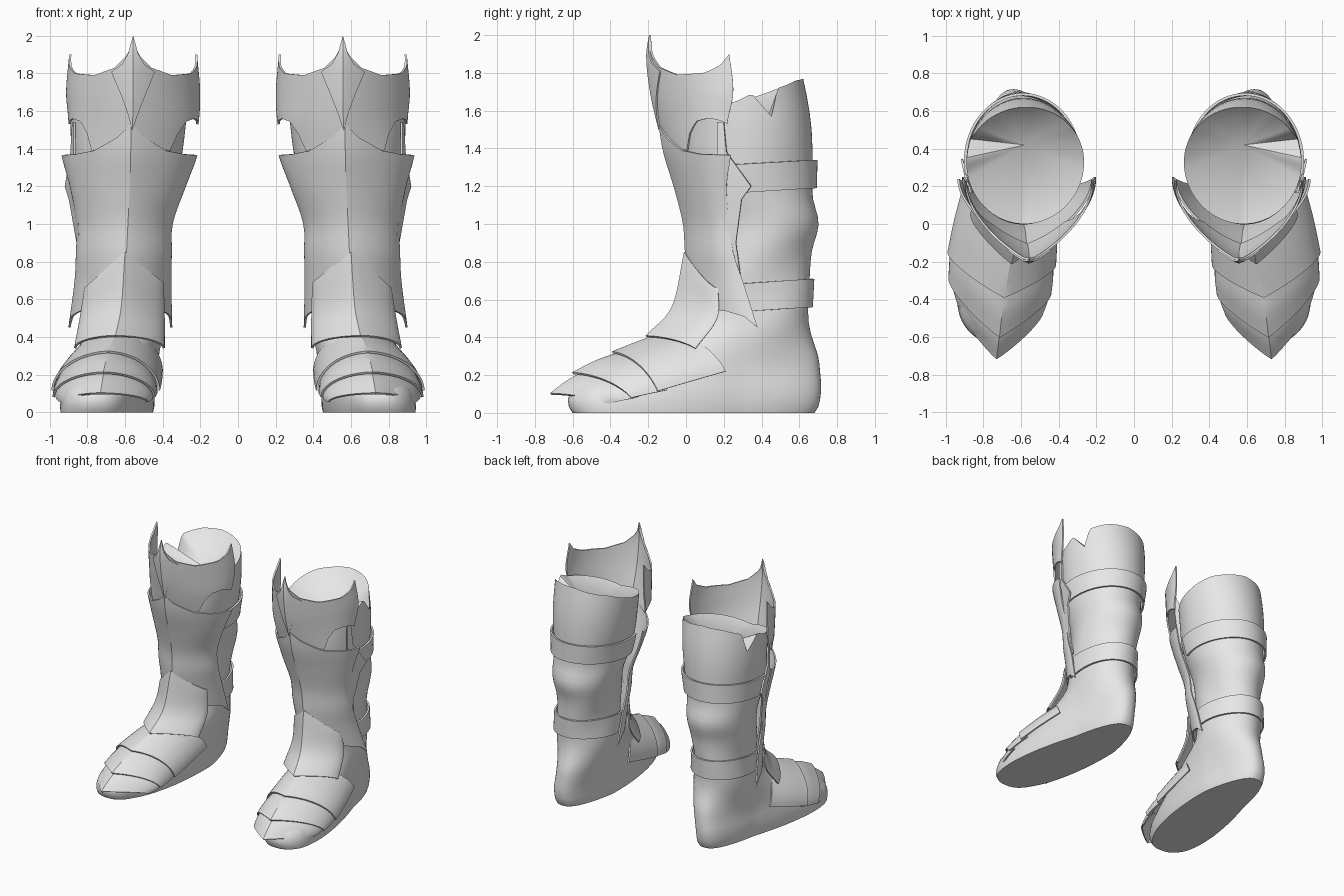
import bpy, bmesh
from math import sin, cos, pi, radians, copysign

if "Cube" in bpy.data.objects:
    bpy.data.objects.remove(bpy.data.objects["Cube"], do_unlink=True)

GREY = (0.8, 0.8, 0.8, 1)
mat = bpy.data.materials.new("plain_grey")
mat.use_nodes = True
mat.diffuse_color = GREY
mat.node_tree.nodes["Principled BSDF"].inputs["Base Color"].default_value = GREY


def interp(table, v, smooth=False):
    """Values of a table at key v, the first column being the ascending key."""
    if v <= table[0][0]:
        return table[0][1:]
    if v >= table[-1][0]:
        return table[-1][1:]
    i = next(k for k in range(len(table) - 1) if v <= table[k + 1][0])
    a, b = table[i], table[i + 1]
    h = b[0] - a[0]
    t = (v - a[0]) / h
    if not smooth:
        return [p + (q - p) * t for p, q in zip(a[1:], b[1:])]
    lo, hi = table[max(i - 1, 0)], table[min(i + 2, len(table) - 1)]
    out = []
    for k in range(1, len(a)):
        m0 = (b[k] - lo[k]) / (b[0] - lo[0]) * h
        m1 = (hi[k] - a[k]) / (hi[0] - a[0]) * h
        out.append((2*t**3 - 3*t*t + 1) * a[k] + (t**3 - 2*t*t + t) * m0
                   + (3*t*t - 2*t**3) * b[k] + (t**3 - t*t) * m1)
    return out


def make(name, rows, thick=0.0, closed=False, base=False, top=None, angle=30):
    """Skin rows of points, give them thickness and mirror them to both boots."""
    bm = bmesh.new()
    grid = [[bm.verts.new(p) for p in row] for row in rows]
    n = len(grid[0])
    for a, b in zip(grid, grid[1:]):
        for i in range(n if closed else n - 1):
            j = (i + 1) % n
            bm.faces.new((a[i], a[j], b[j], b[i]))
    if base:
        bm.faces.new(grid[0][::-1])
    if top:
        c = bm.verts.new(top)
        for i in range(n):
            bm.faces.new((grid[-1][i], grid[-1][(i + 1) % n], c))
    bmesh.ops.remove_doubles(bm, verts=bm.verts, dist=0.0005)
    bmesh.ops.recalc_face_normals(bm, faces=bm.faces)
    me = bpy.data.meshes.new(name)
    bm.to_mesh(me)
    bm.free()
    me.materials.append(mat)
    ob = bpy.data.objects.new(name, me)
    bpy.context.collection.objects.link(ob)
    bpy.ops.object.select_all(action="DESELECT")
    ob.select_set(True)
    bpy.context.view_layer.objects.active = ob
    if thick:
        mod = ob.modifiers.new("thickness", "SOLIDIFY")
        mod.thickness, mod.offset = thick, 0
        bpy.ops.object.modifier_apply(modifier=mod.name)
    mod = ob.modifiers.new("pair", "MIRROR")
    mod.use_mirror_merge = False
    bpy.ops.object.modifier_apply(modifier=mod.name)
    bpy.ops.object.shade_smooth_by_angle(angle=radians(angle))


# Soft boot: height, front y, back y, half width, centre x
SHAFT = [(0, -.60, .68, .22, .64), (.03, -.62, .70, .225, .64),
         (.12, -.61, .715, .225, .64), (.2, -.46, .71, .215, .63),
         (.3, -.28, .70, .21, .62), (.4, -.1, .67, .213, .615),
         (.5, .05, .65, .213, .615), (.7, .1, .65, .212, .615),
         (.85, .1, .665, .222, .61), (1, .08, .705, .235, .605),
         (1.15, .04, .67, .262, .6), (1.35, 0, .67, .29, .59),
         (1.5, 0, .665, .305, .585), (1.65, 0, .645, .312, .578),
         (1.77, 0, .62, .315, .575)]
# Rim height by angle, running from the back round the outer side
RIM = [(0, 1.77), (30, 1.76), (57, 1.72), (60, 1.69), (68, 1.57), (85, 1.69),
       (100, 1.65), (180, 1.55), (270, 1.66), (310, 1.73), (360, 1.77)]


def shaft_point(deg, z, grow=0.0):
    yf, yb, hw, cx = interp(SHAFT, z, True)
    c, s = cos(radians(deg)), sin(radians(deg))
    foot = max(0, 1 - z / .45)
    wrinkle = .008 * sin(3 * radians(deg) + 11 * z) * sin(pi * min(z, 1.4) / 1.4)
    y = (yf + yb) / 2 + ((yb - yf) / 2 + grow + wrinkle * .5) * c
    side = copysign(abs(s) ** (1 - .2 * foot), s)
    x = cx + (hw * (1 - .2 * foot * c) + grow + wrinkle) * side
    x += .12 * min(1, max(0, (.3 - y) / .8)) * max(0, 1 - z)
    return x, y, z


angles = [i * 4 for i in range(90)]
rings = [[shaft_point(d, z) for d in angles]
         for z in [0, .03, .07] + [.12 + .046 * i for i in range(29)]]
for f in (.25, .5, .75, 1):
    rings.append([shaft_point(d, 1.408 + (interp(RIM, d)[0] - 1.408) * f) for d in angles])
make("soft_boot", rings, closed=True, base=True, top=(.58, .42, 1.53), angle=50)

# Two straps round the calf
for name, low, high in (("upper_strap", 1.17, 1.32), ("lower_strap", .54, .69)):
    arc = [-112 + 4 * i for i in range(57)]
    make(name, [[shaft_point(d, low + (high - low) * f + .02 * cos(radians(d)), .018)
                 for d in arc] for f in (0, .33, .67, 1)], .014)


def progress(u):
    """Sideways and backward share at u, with a ridge at u = 0."""
    a = abs(u) * pi / 2
    return sin(a), .65 * (1 - cos(a)) + .35 * sin(a)


def wrap(name, table, top, bottom, span=1.0, forward=0.0, n=28, rows=18):
    """Ridged plate round the shin; table: z, centre x, outer, inner, front y, edge y."""
    us = [i / n for i in range(-n, n + 1)]
    grid = []
    for r in range(rows + 1):
        line = []
        for u in us:
            lo, hi = interp(bottom, abs(u))[0], interp(top, abs(u))[0]
            z = lo + (hi - lo) * r / rows
            cx, wo, wi, yf, ye = interp(table, z, True)
            s, c = progress(u * span)
            line.append((cx + (wo if u > 0 else -wi) * s, yf - forward + (ye - yf) * c, z))
        grid.append(line)
    make(name, grid, .012)


GREAVE = [(.45, .61, .285, .255, .05, .38), (.7, .6, .262, .24, .02, .3),
          (.85, .592, .263, .235, 0, .25), (1, .585, .268, .232, -.01, .23),
          (1.2, .575, .312, .292, -.06, .215), (1.38, .57, .365, .352, -.115, .24),
          (1.53, .567, .38, .36, -.14, .25)]
wrap("greave", GREAVE,
     [(0, 1.53), (.12, 1.46), (.35, 1.39), (.6, 1.37), (1, 1.365)],
     [(0, .55), (.6, .54), (.85, .51), (1, .45)])

KNEE = [(1.35, .57, .33, .32, -.09, .2), (1.54, .56, .335, .345, -.14, .22),
        (1.7, .557, .35, .35, -.175, .25), (1.89, .557, .335, .335, -.195, .23),
        (2, .557, .33, .33, -.18, .21)]
wrap("knee_guard", KNEE,
     [(0, 1.97), (.05, 1.9), (.18, 1.83), (.4, 1.79), (.7, 1.8), (.88, 1.84), (1, 1.9)],
     [(0, 1.42), (.43, 1.39), (.5, 1.48), (.6, 1.545), (.75, 1.56), (.88, 1.55), (1, 1.53)])
wrap("knee_crest", KNEE,
     [(0, 2), (.2, 1.91), (.5, 1.85), (1, 1.81)],
     [(0, 1.5), (.2, 1.58), (.55, 1.69), (1, 1.805)], span=.21, forward=.01, n=10)

# Pointed plate tucked behind the outer edge of the greave:
# z, front x, front y, back x, back y
SIDE = [(.72, .835, .22, .842, .29), (.9, .838, .19, .852, .265),
        (1.13, .85, .17, .893, .295), (1.2, .86, .17, .915, .345),
        (1.38, .868, .165, .885, .215), (1.54, .868, .165, .876, .2)]
make("side_plate", [[(a + (c - a) * f, b + (d - b) * f, z) for f in (0, .25, .5, .75, 1)]
                    for z, a, b, c, d in SIDE], .012)


def lame(name, rows, peak=0, n=14, steps=6):
    """Ridged foot plate; each row is its centre, outer and inner edge point."""
    table = [(k, *c, *o, *i) for k, (c, o, i) in enumerate(rows)]
    grid = []
    for r in range(steps * (len(rows) - 1) + 1):
        p = interp(table, r / steps, True)
        pointed = peak * max(0, 1 - r / steps)
        line = []
        for k in range(-n, n + 1):
            s, c = progress(k / n)
            e = p[3:6] if k > 0 else p[6:9]
            drop = c ** 1.4
            share = (s, (s + c) / 2, drop + (s - drop) * pointed)
            line.append([p[q] + (e[q] - p[q]) * share[q] for q in range(3)])
        grid.append(line)
    make(name, grid, .012)


# Overlapping foot plates from the ankle to the toe
lame("instep_plate", [((.6, -.005, .85), (.81, .17, .66), (.4, .17, .69)),
                      ((.62, -.07, .56), (.835, .165, .5), (.395, .165, .5)),
                      ((.65, -.21, .405), (.865, .05, .34), (.395, .05, .34))], peak=1)
lame("upper_foot_plate", [((.635, -.1, .43), (.9, .21, .22), (.405, .17, .22)),
                          ((.665, -.25, .375), (.95, .02, .165), (.41, -.03, .165)),
                          ((.69, -.39, .32), (.985, -.15, .115), (.42, -.22, .115))])
lame("middle_foot_plate", [((.685, -.34, .32), (.965, -.1, .12), (.435, -.17, .12)),
                           ((.7, -.47, .275), (.975, -.2, .1), (.435, -.28, .1)),
                           ((.715, -.6, .21), (.98, -.29, .08), (.445, -.37, .08))])
lame("toe_plate", [((.71, -.54, .215), (.965, -.25, .085), (.455, -.32, .085)),
                   ((.72, -.63, .165), (.955, -.34, .065), (.46, -.39, .07)),
                   ((.73, -.715, .1), (.93, -.42, .05), (.485, -.46, .055))])
